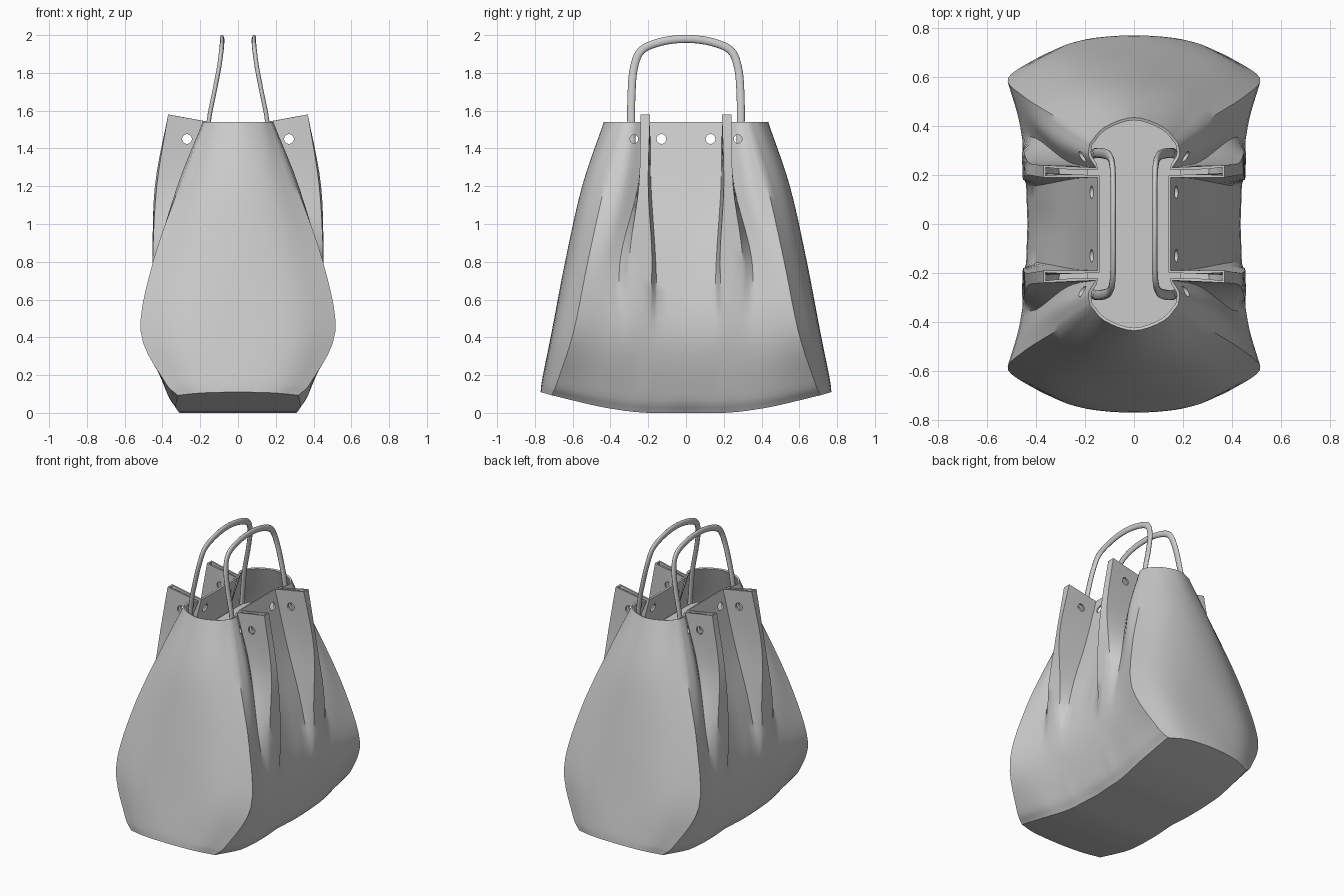
import bpy, math
from mathutils import Vector

if "Cube" in bpy.data.objects:
    bpy.data.objects.remove(bpy.data.objects["Cube"])

def make(name, verts, faces):
    me = bpy.data.meshes.new(name)
    me.from_pydata(verts, [], faces)
    me.update()
    ob = bpy.data.objects.new(name, me)
    bpy.context.collection.objects.link(ob)
    return ob

def activate(ob):
    bpy.ops.object.select_all(action='DESELECT')
    ob.select_set(True)
    bpy.context.view_layer.objects.active = ob

def smooth(ob, angle=38):
    activate(ob)
    bpy.ops.object.shade_smooth_by_angle(angle=math.radians(angle))

def spline(pts, n, before=None, after=None):
    """Catmull-Rom curve through pts, n steps per span."""
    p = [Vector(q) for q in pts]
    p = [before or p[0] * 2 - p[1]] + p + [after or p[-1] * 2 - p[-2]]
    out = []
    for a, b, c, d in zip(p, p[1:], p[2:], p[3:]):
        for k in range(n):
            t = k / n
            out.append(0.5 * (2 * b + (c - a) * t + (2 * a - 5 * b + 4 * c - d) * t * t
                              + (3 * b - a - 3 * c + d) * t ** 3))
    return out + [p[-2].copy()]

# Quarter outlines (x, y) by height: end centre, end, corner crease, side,
# outer valley, two fold tips, inner valley, centre of side
LEVELS = {
    0.0:  [(0, .77), (.19, .755), (.32, .71), (.33, .47), (.32, .33), (.315, .27), (.31, .2), (.31, .15), (.30, 0)],
    0.1:  [(0, .76), (.24, .74), (.39, .68), (.385, .46), (.37, .33), (.365, .27), (.365, .2), (.36, .15), (.36, 0)],
    0.42: [(0, .71), (.30, .69), (.515, .595), (.475, .45), (.455, .34), (.45, .27), (.445, .2), (.44, .15), (.435, 0)],
    0.8:  [(0, .64), (.25, .61), (.45, .52), (.43, .43), (.40, .35), (.452, .30), (.452, .18), (.375, .16), (.36, 0)],
    1.2:  [(0, .55), (.17, .52), (.31, .43), (.32, .34), (.27, .255), (.43, .25), (.44, .2), (.24, .185), (.24, 0)],
    1.54: [(0, .435), (.12, .395), (.18, .33), (.185, .28), (.155, .23), (.37, .24), (.37, .19), (.15, .19), (.15, 0)],
}

def lift(z, x, y):
    # the underside curves up toward the ends; fold tips stand above the rim
    up = .11 * max(0, (y - .2) / .57) ** 1.5 * max(0, 1 - z / .5)
    return z + up + (.04 if z > 1.5 and x > .3 else 0)

# Bag body: columns splined upward, then each row splined around
columns = [spline([(r[k][0], r[k][1], lift(z, *r[k])) for z, r in LEVELS.items()], 5)
           for k in range(9)]
verts = []
for row in zip(*columns):
    p = list(row)
    flip = Vector((-p[1].x, p[1].y, p[1].z))
    q = spline(p[0:3], 4, before=flip)[:-1] + spline(p[2:5], 4)[:-1]
    for a, b, n in ((4, 5, 3), (5, 6, 2), (6, 7, 3), (7, 8, 3)):
        q += [p[a].lerp(p[b], i / n) for i in range(n)]
    q.append(p[8])
    half = q + [Vector((v.x, -v.y, v.z)) for v in q[-2::-1]]
    verts += half + [Vector((-v.x, v.y, v.z)) for v in half[-2:0:-1]]
rows = len(columns[0])
N = len(verts) // rows
faces = [(i * N + k, (i + 1) * N + k, (i + 1) * N + (k + 1) % N, i * N + (k + 1) % N)
         for i in range(rows - 1) for k in range(N)]
# underside strips join left and right
faces += [(0, 1, N - 1), (N // 2 - 1, N // 2, N // 2 + 1)]
faces += [(j, j + 1, N - j - 1, N - j) for j in range(1, N // 2 - 1)]
body = make("bag_body", verts, faces)
sol = body.modifiers.new("thickness", 'SOLIDIFY')
sol.thickness, sol.offset = .012, -1

# Eyelet holes in the folds, side panels and end panels
hv, hf = [], []
def hole(c, axis, depth, r=.026, n=16):
    base = len(hv)
    for s in (-1, 1):
        for k in range(n):
            a, b = r * math.cos(2 * math.pi * k / n), r * math.sin(2 * math.pi * k / n)
            o = (s * depth, a, b) if axis == 'x' else (-a, s * depth, b)
            hv.append(Vector(c) + Vector(o))
    hf.append(tuple(base + k for k in reversed(range(n))))
    hf.append(tuple(base + n + k for k in range(n)))
    for k in range(n):
        m = (k + 1) % n
        hf.append((base + k, base + m, base + n + m, base + n + k))
for sx in (-1, 1):
    for sy in (-1, 1):
        hole((sx * .27, sy * .215, 1.45), 'y', .08)
        hole((sx * .175, sy * .13, 1.45), 'x', .06)
        hole((sx * .21, sy * .275, 1.45), 'x', .06, .022)
cutter = make("eyelet_cutter", hv, hf)
cutter.hide_render = True
cut = body.modifiers.new("eyelets", 'BOOLEAN')
cut.operation, cut.solver, cut.object = 'DIFFERENCE', 'EXACT', cutter
activate(body)
for m in ("thickness", "eyelets"):
    bpy.ops.object.modifier_apply(modifier=m)
bpy.data.objects.remove(cutter)
smooth(body, 42)

# Flat inner panel seen through the opening
ring = []
for k in range(32):
    a = 2 * math.pi * (k + .5) / 32
    ring.append((.19 * math.cos(a), .19 * math.sin(a) + math.copysign(.27, math.sin(a)), 1.3))
make("inner_panel", ring, [tuple(range(32))])

# Handles: flat oval strap swept along an arch
leg = [(.17, .285, 1.32), (.155, .29, 1.54), (.125, .288, 1.7), (.10, .275, 1.83),
       (.088, .235, 1.92), (.084, .13, 1.965), (.085, 0, 1.98)]
arch = spline(leg + [(x, -y, z) for x, y, z in leg[-2::-1]], 5)
def handle(name, s):
    hv, n = [], 10
    for i, p in enumerate(arch):
        t = (arch[min(i + 1, len(arch) - 1)] - arch[max(i - 1, 0)]).normalized()
        u = t.cross(Vector((1, 0, 0))).normalized()
        w = t.cross(u)
        for k in range(n):
            a = 2 * math.pi * k / n
            v = p + u * .021 * math.cos(a) + w * .012 * math.sin(a)
            hv.append((s * v.x, v.y, v.z))
    f = [(i * n + k, i * n + (k + 1) % n, (i + 1) * n + (k + 1) % n, (i + 1) * n + k)
         for i in range(len(arch) - 1) for k in range(n)]
    f += [tuple(range(n))[::-1], tuple(range(len(hv) - n, len(hv)))]
    if s > 0:
        f = [q[::-1] for q in f]
    smooth(make(name, hv, f), 60)
handle("right_handle", 1)
handle("left_handle", -1)
